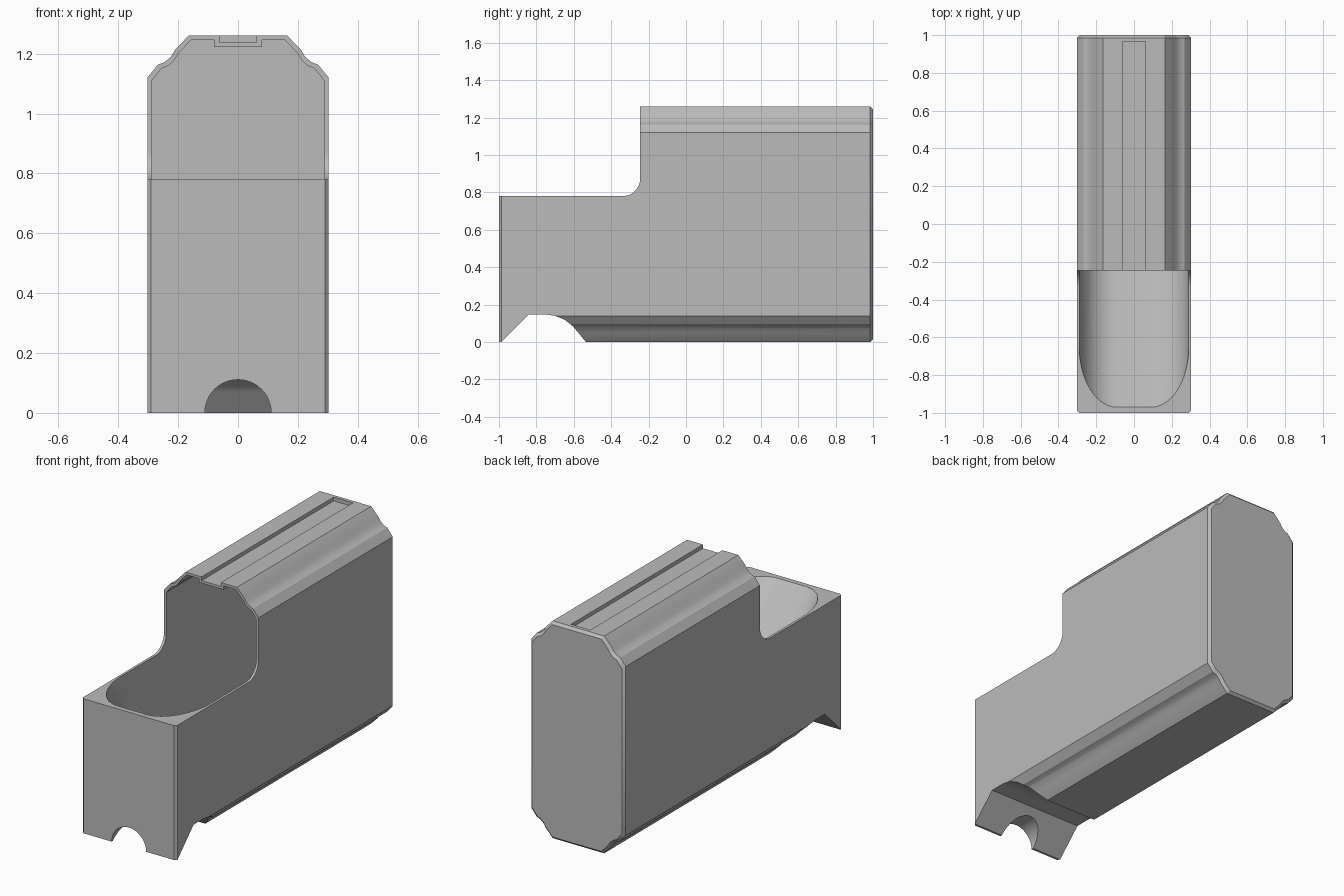
import bpy, bmesh, math

# Remove the default cube
if "Cube" in bpy.data.objects:
    bpy.data.objects.remove(bpy.data.objects["Cube"], do_unlink=True)

HEIGHT, HALF = 1.26, 0.303
STEP_Z, STEP_Y = 0.78, -0.245

grey = bpy.data.materials.new("plain_grey")
grey.use_nodes = True
colour = (0.5, 0.5, 0.5, 1)
grey.diffuse_color = colour
grey.node_tree.nodes["Principled BSDF"].inputs["Base Color"].default_value = colour


def loft(name, rings):
    """Closed solid through rings of 3D points."""
    bm = bmesh.new()
    loops = [[bm.verts.new(p) for p in ring] for ring in rings]
    for a, b in zip(loops, loops[1:]):
        for i in range(len(a)):
            j = (i + 1) % len(a)
            bm.faces.new((a[i], a[j], b[j], b[i]))
    bm.faces.new(loops[0])
    bm.faces.new(loops[-1])
    bmesh.ops.recalc_face_normals(bm, faces=bm.faces)
    mesh = bpy.data.meshes.new(name)
    bm.to_mesh(mesh)
    bm.free()
    obj = bpy.data.objects.new(name, mesh)
    bpy.context.collection.objects.link(obj)
    mesh.materials.append(grey)
    return obj


def section(half, y, dz=0):
    """Mirror a right-hand outline across x = 0 and place it at y."""
    full = half + [(-x, z) for x, z in reversed(half)]
    return [(x, y, z + dz) for x, z in full]


def side_prism(name, outline):
    """Extrude a (y, z) outline across the whole width."""
    return loft(name, [[(x, y, z) for y, z in outline] for x in (-0.6, 0.6)])


def combine(target, tool, operation):
    tool.hide_render = True
    mod = target.modifiers.new("cut", 'BOOLEAN')
    mod.operation, mod.solver, mod.object = operation, 'EXACT', tool
    bpy.ops.object.select_all(action='DESELECT')
    bpy.context.view_layer.objects.active = target
    target.select_set(True)
    bpy.ops.object.modifier_apply(modifier=mod.name)
    bpy.data.objects.remove(tool, do_unlink=True)


def shrink(half):
    mid = HEIGHT / 2
    return [(x * 0.952, mid + (z - mid) * 0.977) for x, z in half]


# Outlines: chamfered corners with a cove, and a square-bottomed foot
upper = [(HALF, 1.12), (0.268, 1.163), (0.245, 1.172),
         (0.224, 1.19), (0.21, 1.213), (0.165, HEIGHT)]
lower = [(x, HEIGHT - z) for x, z in reversed(upper)]
body_half = lower + upper
foot_half = [lower[0], (HALF, 0)] + [(HALF, z) for x, z in lower[2:]] + upper
front_half = [(min(x, HALF - 0.013), z) for x, z in foot_half]

# Outer body
body = loft("bin_body", [
    section(front_half, -1), section(foot_half, -0.987),
    section(foot_half, -0.82), section(body_half, -0.78),
    section(body_half, 0.985), section(shrink(body_half), 1)])

# Inner space, dipping under the label groove
inner_half = shrink(body_half)
ceiling = inner_half[-1][1]
inner_half += [(0.08, ceiling), (0.08, 1.223)]
cavity = loft("cavity", [section(inner_half, y) for y in (-1.2, 0.985)])

# Sloping front chute with rounded lower corners
slope, flat, radius, steps = 1.0, 0.09, 0.2, 16
chute_half = []
for i in range(steps + 1):
    a = math.pi / 2 * i / steps
    chute_half.append((flat + radius * math.sin(a), 0.32 * slope * (1 - math.cos(a))))
chute_half.append((flat + radius, 5))
chute = loft("chute", [section(chute_half, y, STEP_Z - (y + 0.97) * slope)
                       for y in (-1.3, 1.3)])
combine(cavity, chute, 'INTERSECT')
combine(body, cavity, 'DIFFERENCE')

# Open step at the front with a rounded inner corner
r = 0.095
arc = [(STEP_Y - r + r * math.sin(a), STEP_Z + r - r * math.cos(a))
       for a in (math.pi / 2 * i / 12 for i in range(13))]
step = side_prism("step_cutter", [(-1.4, STEP_Z)] + arc + [(STEP_Y, 1.6), (-1.4, 1.6)])
combine(body, step, 'DIFFERENCE')

# Recess behind the foot
recess = side_prism("recess_cutter", [
    (-0.987, -0.1), (-0.987, 0), (-0.84, 0.147), (-0.75, 0.147),
    (-0.7, 0.14), (-0.65, 0.12), (-0.605, 0.085), (-0.535, 0), (-0.535, -0.1)])
combine(body, recess, 'DIFFERENCE')

# Half-round notch through the foot
ring = [(0.111 * math.cos(a), 0.111 * math.sin(a))
        for a in (math.tau * i / 48 for i in range(48))]
notch = loft("notch_cutter", [[(x, y, z) for x, z in ring] for y in (-1.2, -0.8)])
combine(body, notch, 'DIFFERENCE')

# Label groove along the top
groove_half = [(0.062, 1.238), (0.062, 1.4)]
groove = loft("groove_cutter", [section(groove_half, y) for y in (-0.6, 0.965)])
combine(body, groove, 'DIFFERENCE')

# Smooth curves, crisp edges
bpy.context.view_layer.objects.active = body
body.select_set(True)
bpy.ops.object.shade_smooth_by_angle(angle=math.radians(28))
